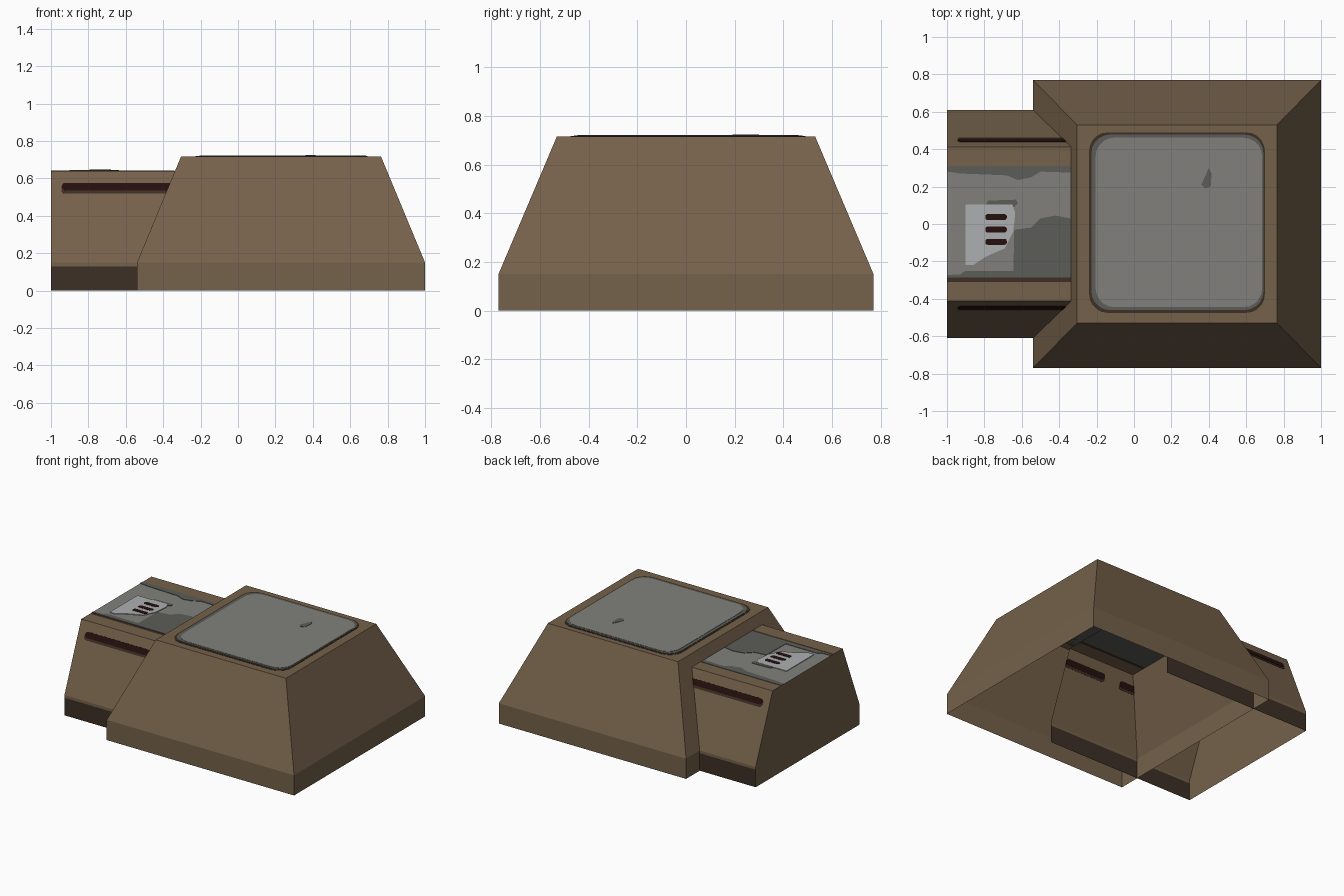
import bpy, bmesh, math
from mathutils import Matrix, Vector

if "Cube" in bpy.data.objects:
    bpy.data.objects.remove(bpy.data.objects["Cube"])


def material(name, rgb):
    m = bpy.data.materials.new(name)
    m.diffuse_color = (*rgb, 1)
    m.use_nodes = True
    m.node_tree.nodes["Principled BSDF"].inputs["Base Color"].default_value = m.diffuse_color
    return m


BROWN = material("brown", (0.178, 0.120, 0.069))
DARK = material("dark brown", (0.045, 0.029, 0.018))
BLACK = material("slot black", (0.018, 0.005, 0.004))
GREY = material("grey", (0.220, 0.216, 0.202))
DGREY = material("dark grey", (0.107, 0.109, 0.095))
LIGHT = material("light grey", (0.423, 0.430, 0.440))


def finish(name, bm, mats):
    me = bpy.data.meshes.new(name)
    bm.to_mesh(me)
    bm.free()
    for m in mats:
        me.materials.append(m)
    ob = bpy.data.objects.new(name, me)
    bpy.context.collection.objects.link(ob)
    return ob


def rrect(x0, y0, x1, y1, r, n=5):
    """Outline of a rounded rectangle."""
    pts = []
    for k, (cx, cy) in enumerate([(x1 - r, y1 - r), (x0 + r, y1 - r),
                                  (x0 + r, y0 + r), (x1 - r, y0 + r)]):
        for i in range(n + 1):
            a = math.pi / 2 * (k + i / n)
            pts.append((cx + r * math.cos(a), cy + r * math.sin(a)))
    return pts


def plate(name, pts, mat, z0, z1, frame=Matrix()):
    """Thin flat plate with the given outline, placed by a frame."""
    bm = bmesh.new()
    f = bm.faces.new([bm.verts.new((x, y, z0)) for x, y in pts])
    top = bmesh.ops.extrude_face_region(bm, geom=[f])["geom"]
    bmesh.ops.translate(bm, vec=(0, 0, z1 - z0),
                        verts=[v for v in top if isinstance(v, bmesh.types.BMVert)])
    bmesh.ops.transform(bm, matrix=frame, verts=bm.verts)
    bmesh.ops.recalc_face_normals(bm, faces=bm.faces)
    return finish(name, bm, [mat])


# Main housing: open-bottomed shell with vertical skirt and tapered sides
TOP = 0.716
bm = bmesh.new()
rings = []
for x0, x1, y, z in [(-0.54, 1, 0.77, 0), (-0.54, 1, 0.77, 0.15), (-0.305, 0.765, 0.53, TOP)]:
    rings.append([bm.verts.new((x, yy, z)) for x, yy in
                  [(x0, -y), (x1, -y), (x1, y), (x0, y)]])
for a, b in zip(rings, rings[1:]):
    for i in range(4):
        j = (i + 1) % 4
        bm.faces.new((a[i], a[j], b[j], b[i]))
bm.faces.new(rings[-1])
finish("main_housing", bm, [BROWN])

# Window on the main housing: dark rim, grey edge, grey pane
plate("window_rim", rrect(-0.24, -0.475, 0.70, 0.49, 0.10), DARK, TOP - 0.001, TOP + 0.002)
plate("window_edge", rrect(-0.228, -0.46, 0.692, 0.478, 0.10), DGREY, TOP - 0.001, TOP + 0.004)
plate("window_pane", rrect(-0.205, -0.445, 0.685, 0.462, 0.10), GREY, TOP - 0.001, TOP + 0.006)
plate("window_stain", [(0.36, 0.21), (0.38, 0.19), (0.41, 0.20), (0.415, 0.27), (0.40, 0.30)],
      DGREY, TOP, TOP + 0.008)

# Side hood: profile in y-z swept along x, open below and at its inner end
H = 0.64
profile = [(-0.61, 0), (-0.61, 0.13), (-0.61, 0.15), (-0.412, H), (-0.31, H), (-0.285, H),
           (0.31, H), (0.412, H), (0.61, 0.15), (0.61, 0.13), (0.61, 0)]
slots = [1, 0, 0, 0, 1, 2, 0, 0, 0, 1]
bm = bmesh.new()
rows = [[bm.verts.new((x, y, z)) for y, z in profile] for x in (-1, -0.34, 0.22)]
for k in range(2):
    for i, s in enumerate(slots):
        f = bm.faces.new((rows[k][i], rows[k + 1][i], rows[k + 1][i + 1], rows[k][i + 1]))
        f.material_index = 3 if (k == 1 and s == 2) else s
bm.faces.new(rows[0])
bmesh.ops.recalc_face_normals(bm, faces=bm.faces)
finish("side_hood", bm, [BROWN, DARK, GREY, DGREY])

# Worn patches and panel on the hood top
plate("hood_patch_right",
      [(-0.34, 0.03), (-0.42, 0.045), (-0.50, 0.03), (-0.55, -0.02), (-0.64, -0.03),
       (-0.645, -0.25), (-0.90, -0.25), (-0.93, -0.27), (-1, -0.272), (-1, -0.286),
       (-0.34, -0.286)], DGREY, H - 0.001, H + 0.003)
plate("hood_patch_back",
      [(-1, 0.31), (-1, 0.28), (-0.93, 0.27), (-0.68, 0.26), (-0.62, 0.235), (-0.55, 0.25),
       (-0.50, 0.28), (-0.34, 0.275), (-0.34, 0.31)], DGREY, H - 0.001, H + 0.003)
plate("panel_shadow_patch",
      [(-0.80, 0.09), (-0.64, 0.09), (-0.62, 0.11), (-0.63, 0.13), (-0.78, 0.125)],
      DGREY, H - 0.001, H + 0.003)
plate("hood_panel",
      [(-0.90, 0.105), (-0.90, -0.22), (-0.86, -0.22), (-0.80, -0.18), (-0.76, -0.16),
       (-0.69, -0.13), (-0.645, -0.04), (-0.635, 0.06), (-0.65, 0.105)],
      LIGHT, H - 0.001, H + 0.005)
for i, y in enumerate((0.037, -0.03, -0.095)):
    plate(f"panel_slot_{i}", rrect(-0.795, y - 0.016, -0.68, y + 0.016, 0.012, 3),
          BLACK, H, H + 0.007)

# Long slots on both sloped hood sides, visible from outside and inside
for side, label in ((-1, "front"), (1, "back")):
    u = Vector((1, 0, 0))
    v = Vector((0, -side * 0.198, 0.49)).normalized()
    n = Vector((0, side * 0.49, 0.198)).normalized()
    o = Vector((0, side * 0.61, 0.15))
    frame = Matrix((u, v, n)).transposed().to_4x4()
    frame.translation = o
    for i, (x0, x1) in enumerate(((-0.945, -0.25), (-0.12, 0.22))):
        plate(f"{label}_slot_rim_{i}", rrect(x0, 0.398, x1, 0.45, 0.018, 3),
              DARK, -0.002, 0.002, frame)
        plate(f"{label}_slot_{i}", rrect(x0 + 0.004, 0.415, x1, 0.458, 0.018, 3),
              BLACK, -0.004, 0.004, frame)
